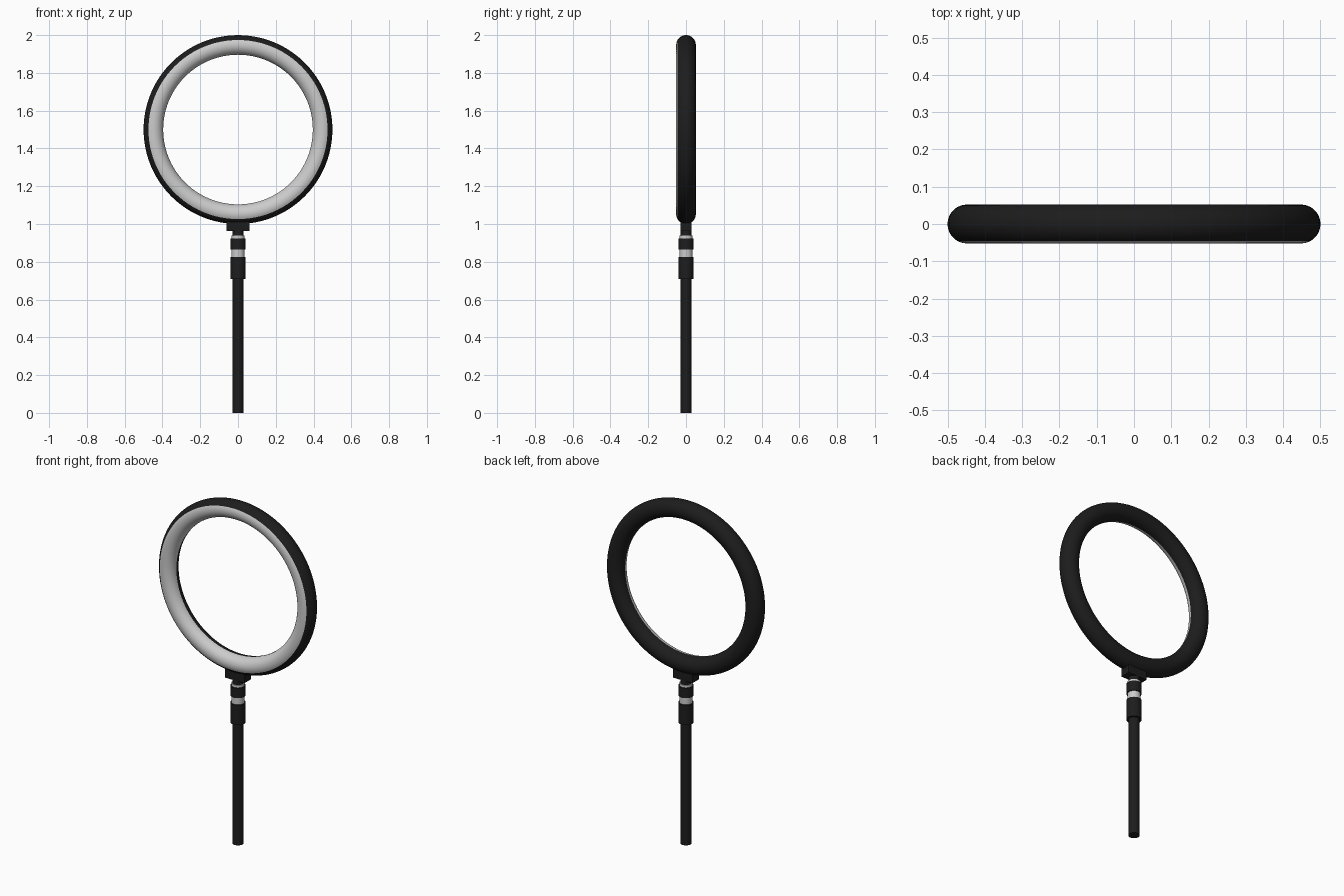
import bpy, bmesh
from math import sin, cos, pi, radians

if "Cube" in bpy.data.objects:
    bpy.data.objects.remove(bpy.data.objects["Cube"])


def material(name, col):
    m = bpy.data.materials.new(name)
    m.diffuse_color = (*col, 1)
    m.use_nodes = True
    m.node_tree.nodes["Principled BSDF"].inputs["Base Color"].default_value = m.diffuse_color
    return m


BLACK = material("black_plastic", (0.012, 0.012, 0.012))
WHITE = material("white_diffuser", (0.8, 0.8, 0.8))
METAL = material("light_metal", (0.7, 0.7, 0.7))


def finish(ob, name, mat, angle=40):
    ob.name = name
    ob.data.materials.append(mat)
    bpy.ops.object.select_all(action='DESELECT')
    ob.select_set(True)
    bpy.context.view_layer.objects.active = ob
    bpy.ops.object.shade_smooth_by_angle(angle=radians(angle))
    return ob


def ring_shell(name, a0, a1, steps, mat, major=0.448, minor=0.052, z=1.5, seg=96):
    """Part of a torus around the y axis; angle 0 = outward, 90 = front."""
    bm = bmesh.new()
    rows = []
    for i in range(seg):
        t = 2 * pi * i / seg
        row = []
        for j in range(steps + 1):
            a = radians(a0 + (a1 - a0) * j / steps)
            r = major + minor * cos(a)
            row.append(bm.verts.new((r * sin(t), -minor * sin(a), z + r * cos(t))))
        rows.append(row)
    for i in range(seg):
        p, q = rows[i], rows[(i + 1) % seg]
        for j in range(steps):
            bm.faces.new((p[j], p[j + 1], q[j + 1], q[j]))
    bmesh.ops.recalc_face_normals(bm, faces=bm.faces)
    me = bpy.data.meshes.new(name)
    bm.to_mesh(me)
    bm.free()
    ob = bpy.data.objects.new(name, me)
    bpy.context.collection.objects.link(ob)
    return finish(ob, name, mat)


def cylinder(name, r, z0, z1, mat):
    bpy.ops.mesh.primitive_cylinder_add(vertices=32, radius=r, depth=z1 - z0,
                                        location=(0, 0, (z0 + z1) / 2))
    return finish(bpy.context.object, name, mat)


# Ring lamp: glowing front diffuser and dark housing
ring_shell("light_diffuser", 60, 176, 14, WHITE)
ring_shell("ring_housing", 176, 420, 26, BLACK)

# Bracket block under the ring
bpy.ops.mesh.primitive_cube_add(size=1, location=(0, 0, 0.9875))
block = bpy.context.object
block.scale = (0.124, 0.06, 0.051)
bpy.ops.object.transform_apply(location=False, rotation=False, scale=True)
finish(block, "ring_bracket", BLACK)

# Stand, top to bottom
cylinder("bracket_neck", 0.03, 0.935, 0.965, BLACK)
cylinder("upper_joint", 0.035, 0.922, 0.938, METAL)
cylinder("upper_collar", 0.041, 0.866, 0.924, BLACK)
cylinder("lower_joint", 0.035, 0.82, 0.868, METAL)
cylinder("lower_collar", 0.041, 0.708, 0.825, BLACK)
cylinder("pole", 0.03, 0.0, 0.71, BLACK)
